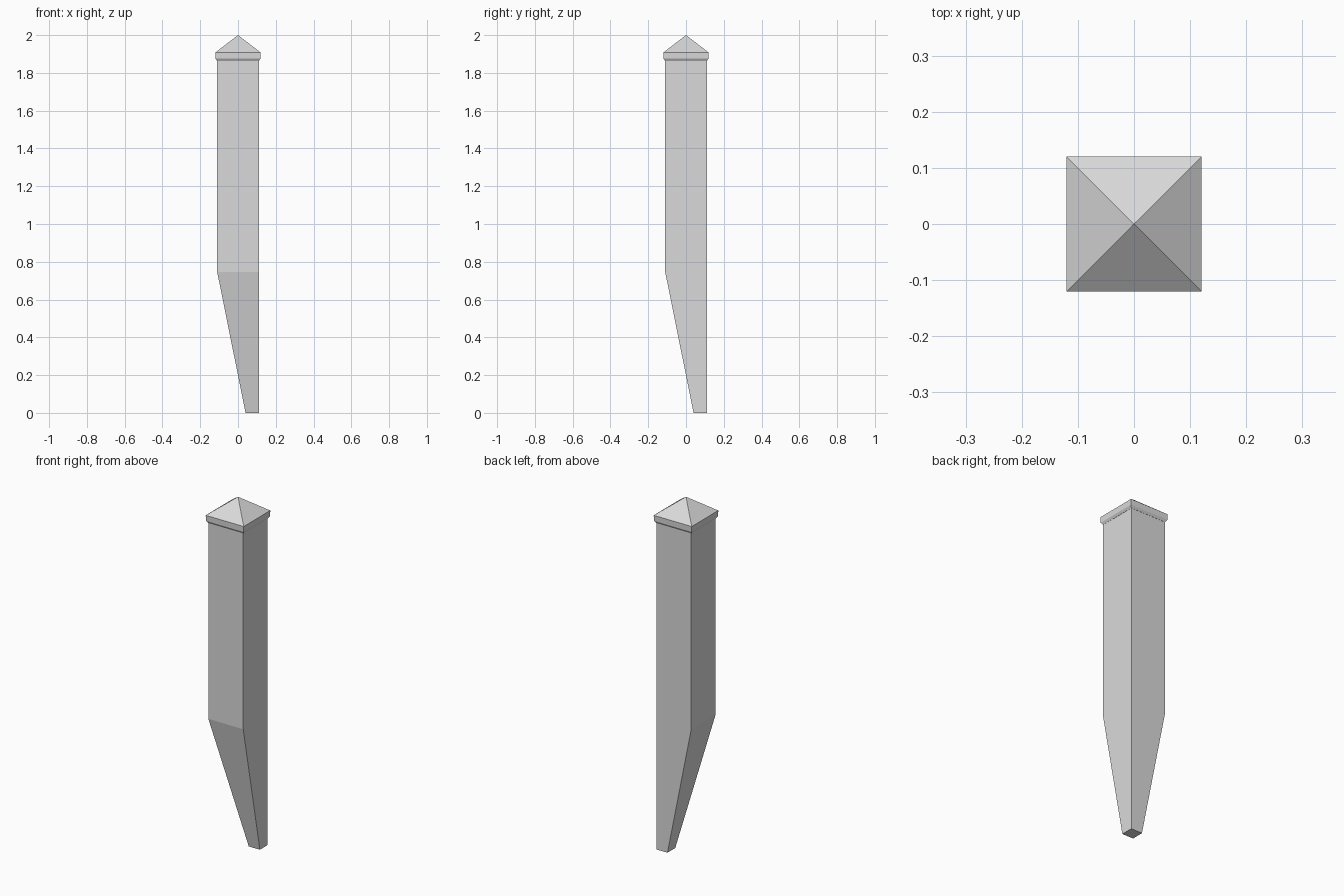
import bpy
import bmesh

cube = bpy.data.objects.get("Cube")
if cube:
    bpy.data.objects.remove(cube, do_unlink=True)

stone = bpy.data.materials.new("pale_grey")
stone.use_nodes = True
grey = (0.7, 0.7, 0.7, 1)
stone.diffuse_color = grey
stone.node_tree.nodes["Principled BSDF"].inputs["Base Color"].default_value = grey


def square_loft(name, rings, apex=None):
    """Stack square rings (low, high, z) and close the top flat or with a point."""
    bm = bmesh.new()
    loops = [[bm.verts.new((x, y, z)) for x, y in
              ((lo, lo), (hi, lo), (hi, hi), (lo, hi))] for lo, hi, z in rings]
    bm.faces.new(loops[0][::-1])
    for a, b in zip(loops, loops[1:]):
        for i in range(4):
            j = (i + 1) % 4
            bm.faces.new((a[i], a[j], b[j], b[i]))
    top = loops[-1]
    if apex is None:
        bm.faces.new(top)
    else:
        tip = bm.verts.new((0, 0, apex))
        for i in range(4):
            bm.faces.new((top[i], top[(i + 1) % 4], tip))
    bmesh.ops.recalc_face_normals(bm, faces=bm.faces)
    mesh = bpy.data.meshes.new(name)
    bm.to_mesh(mesh)
    bm.free()
    mesh.materials.append(stone)
    obj = bpy.data.objects.new(name, mesh)
    bpy.context.collection.objects.link(obj)
    return obj


# Square shaft whose foot tapers towards one corner
square_loft("post_shaft", [(0.04, 0.11, 0), (-0.11, 0.11, 0.745), (-0.11, 0.11, 1.87)])

# Overhanging cap with a chamfered underside and a pyramid top
square_loft("post_cap", [(-0.111, 0.111, 1.863), (-0.119, 0.119, 1.876),
                         (-0.12, 0.12, 1.908)], apex=2.0)
